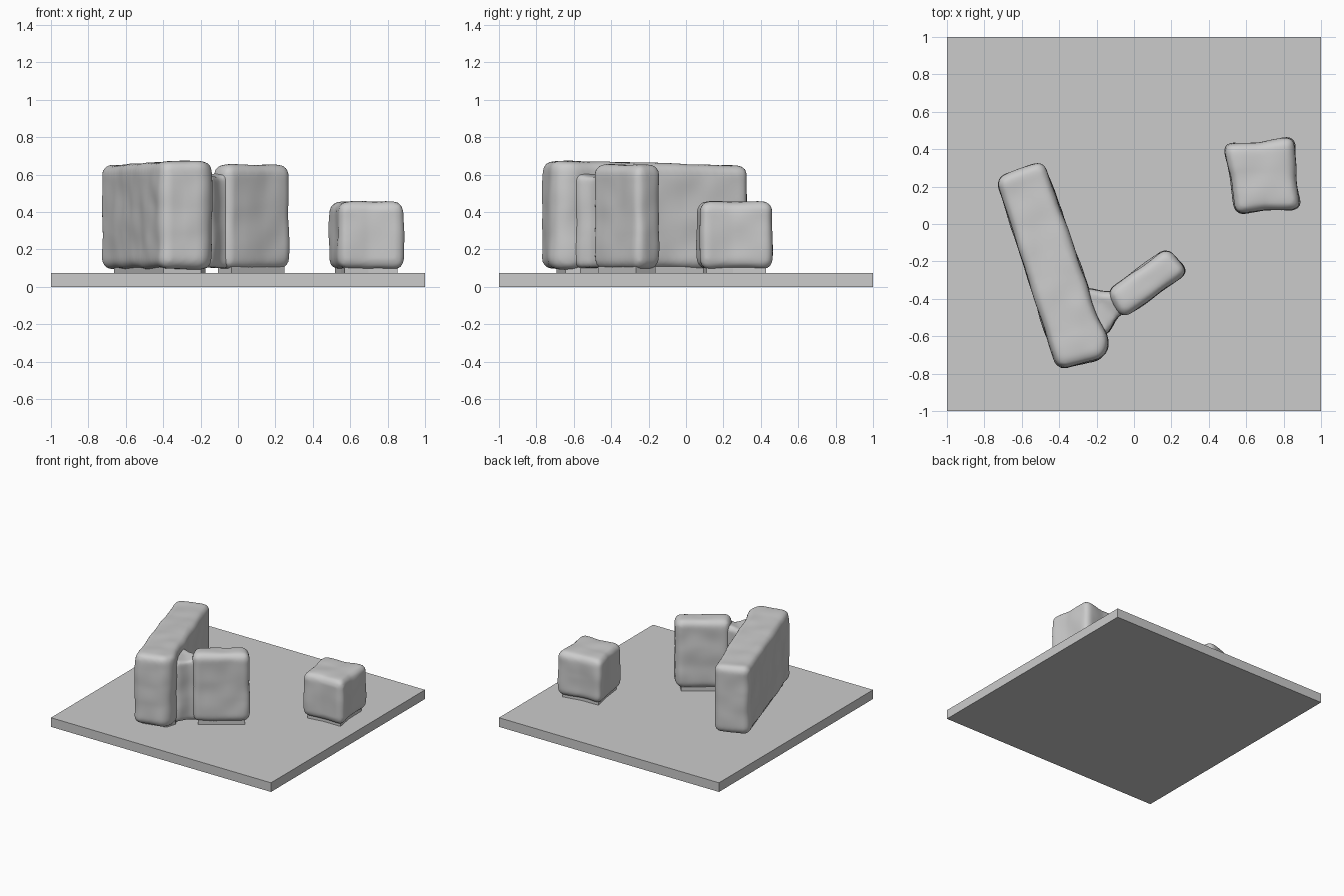
import bpy, bmesh
from mathutils import Vector, noise

cube = bpy.data.objects.get("Cube")
if cube:
    bpy.data.objects.remove(cube, do_unlink=True)

# Single plain grey
grey = bpy.data.materials.new("stone_grey")
grey.use_nodes = True
colour = (0.6, 0.6, 0.6, 1)
grey.diffuse_color = colour
grey.node_tree.nodes["Principled BSDF"].inputs["Base Color"].default_value = colour


def prism(name, outline, z0, z1):
    """Upright block from a counter-clockwise ground outline; z1 may vary per point."""
    tops = z1 if isinstance(z1, list) else [z1] * len(outline)
    bm = bmesh.new()
    low = [bm.verts.new((x, y, z0)) for x, y in outline]
    high = [bm.verts.new((x, y, z)) for (x, y), z in zip(outline, tops)]
    n = len(outline)
    bm.faces.new(low[::-1])
    bm.faces.new(high)
    for i in range(n):
        j = (i + 1) % n
        bm.faces.new((low[i], low[j], high[j], high[i]))
    mesh = bpy.data.meshes.new(name)
    bm.to_mesh(mesh)
    bm.free()
    mesh.materials.append(grey)
    obj = bpy.data.objects.new(name, mesh)
    bpy.context.collection.objects.link(obj)
    return obj


def weathered(name, outline, z0, z1, radius, wobble=0.008):
    """Rounded, evenly meshed block with gently uneven faces."""
    obj = prism(name, outline, z0, z1)
    bevel = obj.modifiers.new("round", "BEVEL")
    bevel.width, bevel.segments, bevel.angle_limit = radius, 4, 0.6
    remesh = obj.modifiers.new("even_mesh", "REMESH")
    remesh.mode, remesh.voxel_size = "VOXEL", 0.015
    soften = obj.modifiers.new("soften", "SMOOTH")
    soften.iterations = 4
    graph = bpy.context.evaluated_depsgraph_get()
    mesh = bpy.data.meshes.new_from_object(obj.evaluated_get(graph))
    obj.modifiers.clear()
    obj.data = mesh
    mesh.materials.clear()
    mesh.materials.append(grey)
    moves = [v.normal * noise.noise(v.co * 7) * wobble for v in mesh.vertices]
    for v, move in zip(mesh.vertices, moves):
        v.co += move
    mesh.shade_smooth()
    return obj


def inset(outline, factor):
    """Outline shrunk towards its centre."""
    c = sum((Vector(p) for p in outline), Vector((0, 0))) / len(outline)
    return [tuple(c + (Vector(p) - c) * factor) for p in outline]


# Square base slab
prism("base_slab", [(-1, -1), (1, -1), (1, 1), (-1, 1)], 0, 0.075)

# Standing blocks: outline, top height, corner radius
long_wall = [(-0.41, -0.78), (-0.16, -0.72), (-0.13, -0.62), (-0.19, -0.50),
             (-0.485, 0.345), (-0.74, 0.245)]
short_wall = [(-0.06, -0.51), (0.295, -0.255), (0.18, -0.125), (-0.15, -0.36)]
small_block = [(0.54, 0.05), (0.70, 0.075), (0.895, 0.075), (0.865, 0.25),
               (0.86, 0.47), (0.67, 0.435), (0.475, 0.43), (0.515, 0.25)]
blocks = {
    "long_wall": (long_wall, [0.675, 0.675, 0.675, 0.67, 0.65, 0.65], 0.055),
    "short_wall": (short_wall, 0.652, 0.05),
    "small_block": (small_block, 0.455, 0.05),
}
for name, (outline, top, radius) in blocks.items():
    weathered(name, outline, 0.095, top, radius)
    # Thin foot joining the block to the slab
    prism(name + "_foot", inset(outline, 0.8), 0.07, 0.11)

# Pinched joint between the two walls, flaring into the long wall
weathered("wall_joint", [(-0.24, -0.60), (-0.14, -0.59), (-0.09, -0.50), (-0.02, -0.45),
                         (-0.09, -0.36), (-0.16, -0.36), (-0.27, -0.34)],
          0.10, [0.61, 0.60, 0.60, 0.62, 0.62, 0.60, 0.61], 0.03)
